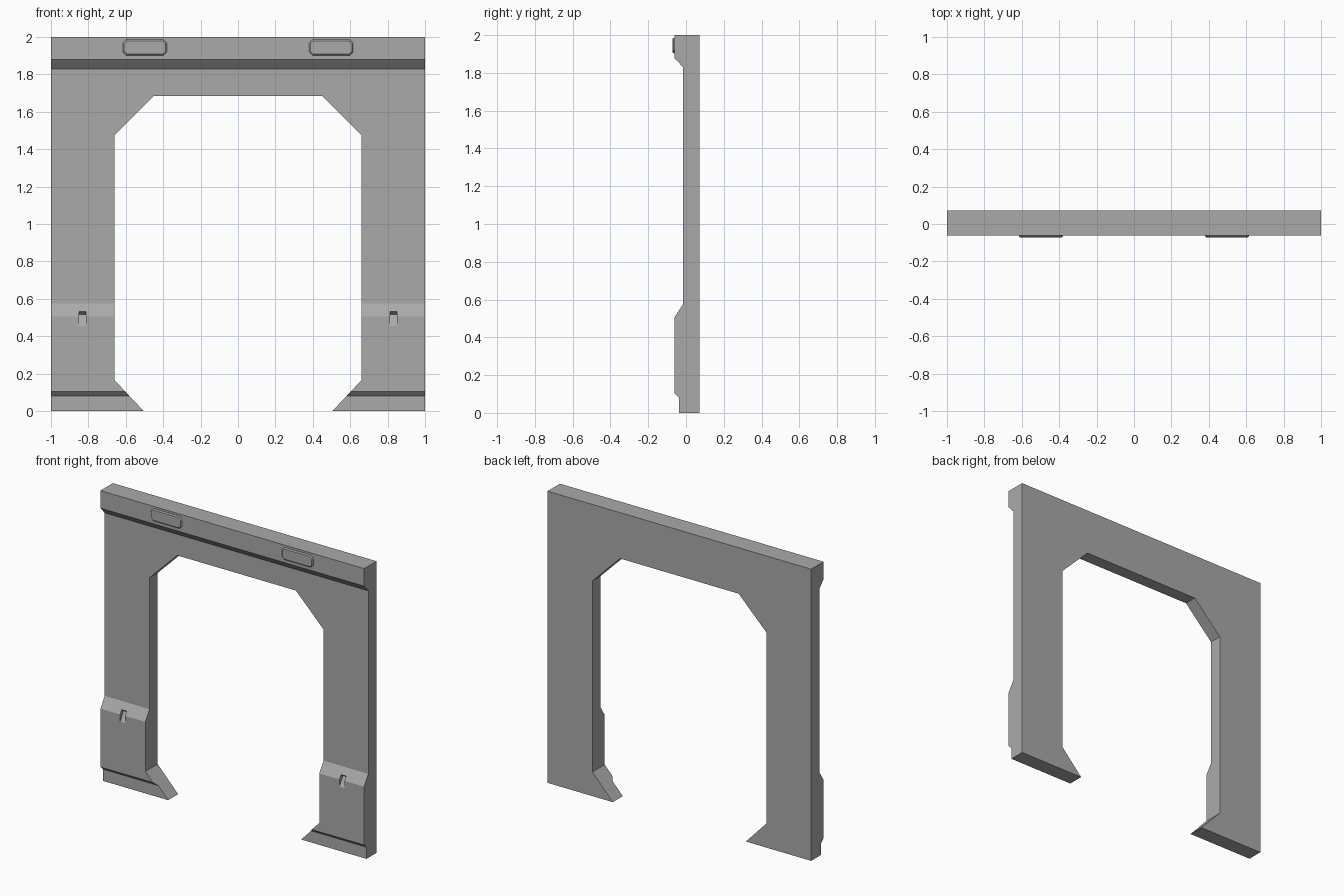
import bpy, bmesh
from mathutils import Vector

cube = bpy.data.objects.get("Cube")
if cube:
    bpy.data.objects.remove(cube, do_unlink=True)

# One flat grey for the whole frame
grey = bpy.data.materials.new("concrete_grey")
grey.use_nodes = True
colour = (0.4, 0.4, 0.4, 1)
grey.diffuse_color = colour
grey.node_tree.nodes["Principled BSDF"].inputs["Base Color"].default_value = colour

BACK, FRONT, SHAFT = 0.072, -0.062, -0.016


def prism(name, points, offset):
    """Extrude a closed loop of 3D points along an offset."""
    bm = bmesh.new()
    face = bm.faces.new([bm.verts.new(p) for p in points])
    out = bmesh.ops.extrude_face_region(bm, geom=[face])["geom"]
    moved = [v for v in out if isinstance(v, bmesh.types.BMVert)]
    bmesh.ops.translate(bm, verts=moved, vec=Vector(offset))
    bmesh.ops.recalc_face_normals(bm, faces=bm.faces)
    mesh = bpy.data.meshes.new(name)
    bm.to_mesh(mesh)
    bm.free()
    mesh.materials.append(grey)
    obj = bpy.data.objects.new(name, mesh)
    bpy.context.collection.objects.link(obj)
    return obj


def cut(target, cutter):
    """Subtract a cutter, then delete it."""
    mod = target.modifiers.new("cut", "BOOLEAN")
    mod.operation = "DIFFERENCE"
    mod.solver = "EXACT"
    mod.object = cutter
    bpy.context.view_layer.objects.active = target
    bpy.ops.object.modifier_apply(modifier=mod.name)
    bpy.data.objects.remove(cutter, do_unlink=True)


# Wall slab: side profile with header, plinth and foot step
profile = [(BACK, 0), (BACK, 2), (FRONT, 2), (FRONT, 1.88), (SHAFT, 1.83),
           (SHAFT, 0.575), (FRONT, 0.505), (FRONT, 0.105), (-0.036, 0.08), (-0.036, 0)]
frame = prism("door_frame", [(-1, y, z) for y, z in profile], (2, 0, 0))

# Doorway opening with chamfered top and flared feet
half = [(0.495, -0.01), (0.66, 0.165), (0.66, 1.475), (0.45, 1.685)]
outline = half + [(-x, z) for x, z in reversed(half)]
cut(frame, prism("opening_cutter", [(x, -0.2, z) for x, z in outline], (0, 0.4, 0)))

# Small notches in the plinth slopes
notch = [(FRONT, 0.455), (-0.023, 0.515), (-0.045, 0.531), (-0.09, 0.56), (-0.09, 0.412)]
for side in (-1, 1):
    cut(frame, prism("notch_cutter", [(side * 0.832 - 0.019, y, z) for y, z in notch],
                     (0.038, 0, 0)))


def octagon(cx, cz, w, h, c):
    """Rectangle with clipped corners."""
    return [(cx + sx * x, FRONT + 0.001, cz + sz * z) for sx, sz, x, z in (
        (-1, -1, w - c, h), (1, -1, w - c, h), (1, -1, w, h - c), (1, 1, w, h - c),
        (1, 1, w - c, h), (-1, 1, w - c, h), (-1, 1, w, h - c), (-1, -1, w, h - c))]


# Raised header plates with bevelled fronts
for side, label in ((-1, "right"), (1, "left")):
    plate = prism(label + "_header_plate",
                  octagon(side * 0.498, 1.944, 0.118, 0.042, 0.018), (0, -0.011, 0))
    bm = bmesh.new()
    bm.from_mesh(plate.data)
    front = min(bm.faces, key=lambda f: f.calc_center_median().y)
    bmesh.ops.bevel(bm, geom=list(front.edges), offset=0.007, segments=1, affect="EDGES")
    bm.to_mesh(plate.data)
    bm.free()
